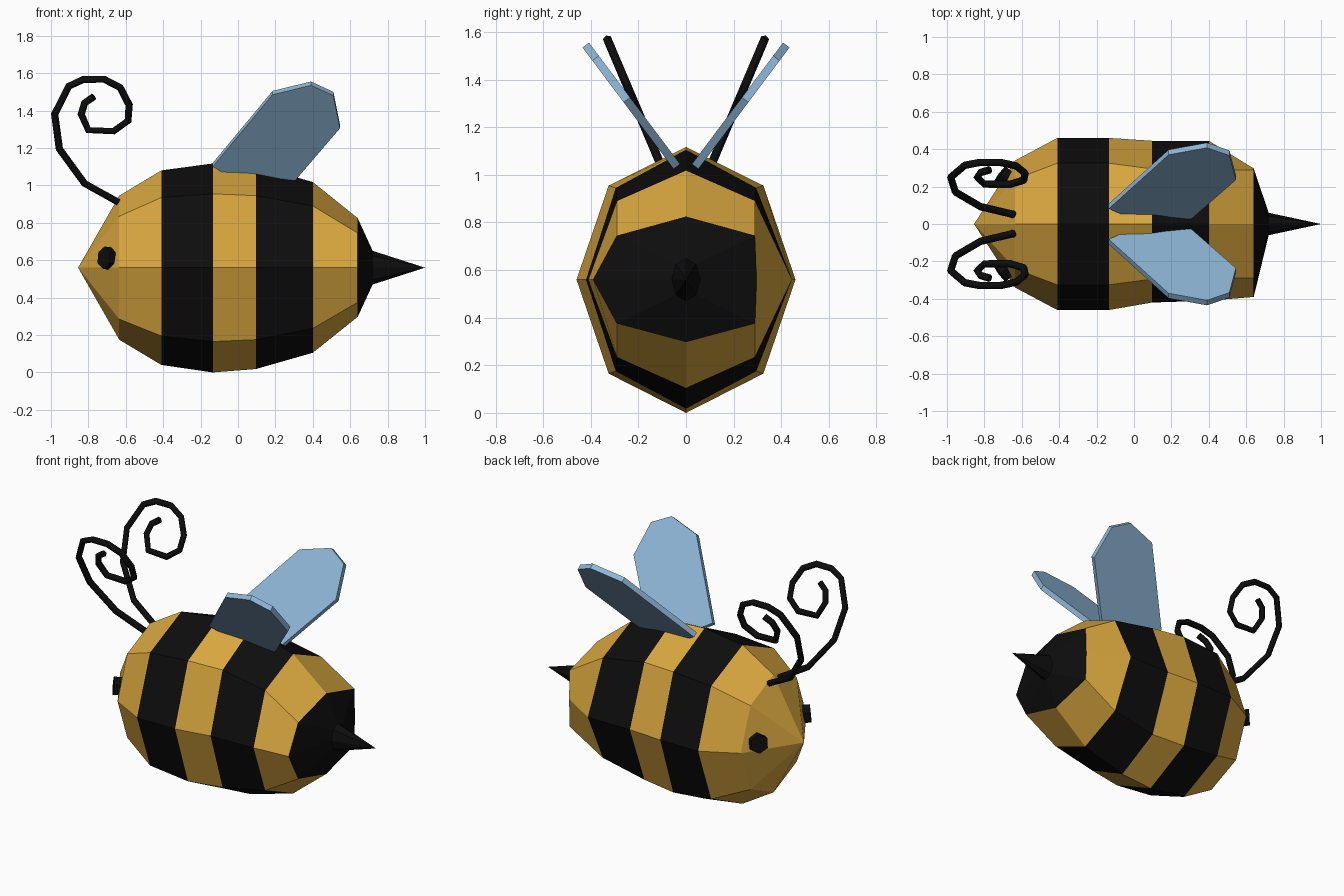
import bpy
import bmesh
from math import pi
from mathutils import Vector

if "Cube" in bpy.data.objects:
    bpy.data.objects.remove(bpy.data.objects["Cube"])


def material(name, rgb):
    m = bpy.data.materials.new(name)
    m.diffuse_color = (*rgb, 1)
    m.use_nodes = True
    m.node_tree.nodes["Principled BSDF"].inputs["Base Color"].default_value = m.diffuse_color
    return m


YELLOW = material("yellow", (0.70, 0.39, 0.05))
BLACK = material("black", (0.004, 0.004, 0.004))
BLUE = material("wing_blue", (0.27, 0.47, 0.68))


def finish(name, bm, *mats):
    bmesh.ops.recalc_face_normals(bm, faces=bm.faces)
    mesh = bpy.data.meshes.new(name)
    bm.to_mesh(mesh)
    bm.free()
    for m in mats:
        mesh.materials.append(m)
    ob = bpy.data.objects.new(name, mesh)
    bpy.context.collection.objects.link(ob)
    return ob


def fan(bm, ring, tip, mat):
    for i in range(len(ring)):
        f = bm.faces.new((ring[i], ring[(i + 1) % len(ring)], tip))
        f.material_index = mat


# Striped body with stinger: octagonal rings lofted along x
# x, top z, bottom z, upper and lower shoulder z, shoulder y, side +y, side -y, black band after ring
MID = 0.56
RINGS = [
    (-0.635, 0.945, 0.175, 0.835, 0.285, 0.24, 0.34, 0.34, 0),
    (-0.41, 1.08, 0.04, 0.935, 0.195, 0.325, 0.46, 0.46, 1),
    (-0.135, 1.117, 0.0, 0.955, 0.165, 0.325, 0.46, 0.46, 0),
    (0.095, 1.105, 0.018, 0.945, 0.175, 0.295, 0.445, 0.42, 1),
    (0.40, 1.018, 0.105, 0.89, 0.235, 0.29, 0.445, 0.41, 0),
    (0.64, 0.825, 0.297, 0.745, 0.375, 0.29, 0.297, 0.39, 1),
    (0.72, 0.65, 0.47, 0.624, 0.496, 0.042, 0.06, 0.06, 1),
]
bm = bmesh.new()
loops = []
for x, top, bot, hi, lo, d, yp, yn, _ in RINGS:
    section = [(0, top), (d, hi), (yp, MID), (d, lo),
               (0, bot), (-d, lo), (-yn, MID), (-d, hi)]
    loops.append([bm.verts.new((x, y, z)) for y, z in section])
for a, b, row in zip(loops, loops[1:], RINGS):
    for i in range(8):
        j = (i + 1) % 8
        f = bm.faces.new((a[i], a[j], b[j], b[i]))
        f.material_index = row[-1]
fan(bm, loops[0], bm.verts.new((-0.855, 0, MID)), 0)
fan(bm, loops[-1], bm.verts.new((1.0, 0, MID)), 1)
finish("body", bm, YELLOW, BLACK)

# Side-view outlines of wing and antenna (x, z)
WING = [(-0.135, 1.11), (0.185, 1.495), (0.39, 1.545), (0.51, 1.49),
        (0.545, 1.315), (0.305, 1.035), (0.08, 1.065), (-0.07, 1.072)]
ANTENNA = [(-0.64, 0.91), (-0.82, 1.01), (-0.955, 1.195), (-0.98, 1.38),
           (-0.905, 1.53), (-0.825, 1.567), (-0.715, 1.567), (-0.63, 1.523),
           (-0.582, 1.43), (-0.588, 1.345), (-0.665, 1.29), (-0.80, 1.295),
           (-0.838, 1.38), (-0.82, 1.44), (-0.77, 1.475)]

for side, label in ((1, "back"), (-1, "front")):
    # Wing: flat plate leaning outwards
    bm = bmesh.new()
    n = Vector((0, 0.8 * side, -0.6)) * 0.017
    pts = [Vector((x, side * (0.035 + (z - 1.03) * 0.75), z)) for x, z in WING]
    inner = [bm.verts.new(p - n) for p in pts]
    outer = [bm.verts.new(p + n) for p in pts]
    bm.faces.new(inner)
    bm.faces.new(outer[::-1])
    for i in range(len(pts)):
        j = (i + 1) % len(pts)
        bm.faces.new((inner[i], inner[j], outer[j], outer[i]))
    finish(label + "_wing", bm, BLUE)

    # Curled antenna: six-sided tube in a tilted plane
    cu = bpy.data.curves.new(label + "_antenna", 'CURVE')
    cu.dimensions = '3D'
    cu.bevel_depth = 0.02
    cu.bevel_resolution = 1
    cu.use_fill_caps = True
    sp = cu.splines.new('POLY')
    sp.points.add(len(ANTENNA) - 1)
    for p, (x, z) in zip(sp.points, ANTENNA):
        p.co = (x, side * (0.05 + (z - 0.91) * 0.425), z, 1)
    cu.materials.append(BLACK)
    ob = bpy.data.objects.new(label + "_antenna", cu)
    bpy.context.collection.objects.link(ob)

    # Eye: hexagonal stud facing out from the head
    bm = bmesh.new()
    bmesh.ops.create_cone(bm, cap_ends=True, segments=6, radius1=0.06,
                          radius2=0.06, depth=0.07)
    ob = finish(label + "_eye", bm, BLACK)
    ob.location = (-0.69, side * 0.245, 0.61)
    ob.rotation_euler = Vector((-0.8, side * 0.6, 0.1)).to_track_quat('Z', 'Y').to_euler()
